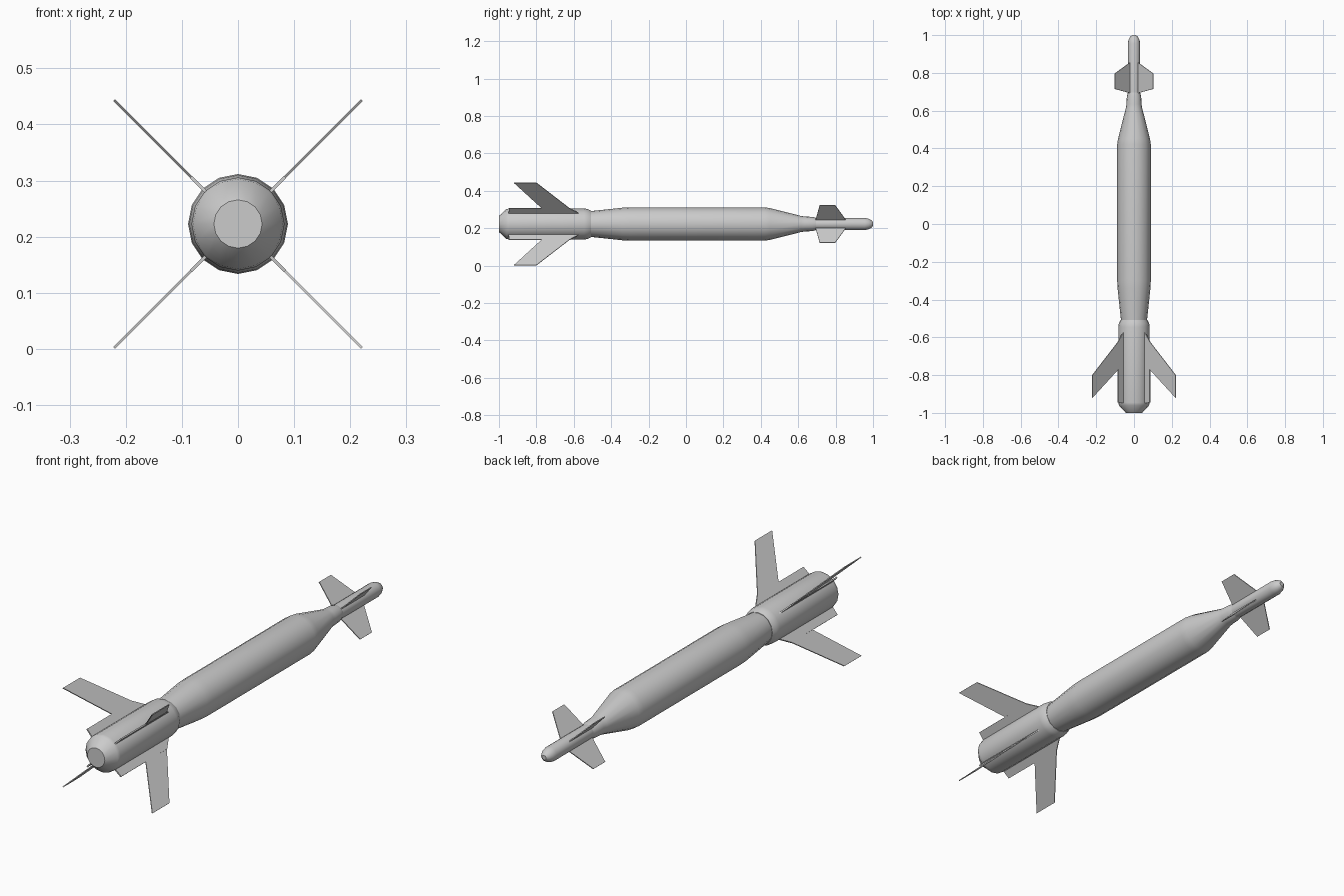
import bpy, bmesh, math
from mathutils import Vector

if "Cube" in bpy.data.objects:
    bpy.data.objects.remove(bpy.data.objects["Cube"])

AXIS_Z = 0.2225
SIDES = 16


def finish(name, bm, smooth):
    bmesh.ops.recalc_face_normals(bm, faces=bm.faces)
    mesh = bpy.data.meshes.new(name)
    bm.to_mesh(mesh)
    bm.free()
    ob = bpy.data.objects.new(name, mesh)
    bpy.context.collection.objects.link(ob)
    ob.location.z = AXIS_Z
    if smooth:
        bpy.ops.object.select_all(action='DESELECT')
        ob.select_set(True)
        bpy.context.view_layer.objects.active = ob
        bpy.ops.object.shade_smooth_by_angle(angle=math.radians(32))
    return ob


def lathe(name, profile):
    """Closed solid of revolution about y from (y, radius) pairs."""
    bm = bmesh.new()
    rings = []
    for y, r in profile:
        rings.append([bm.verts.new((r * math.cos(a), y, r * math.sin(a)))
                      for a in (2 * math.pi * i / SIDES for i in range(SIDES))])
    for a, b in zip(rings, rings[1:]):
        for i in range(SIDES):
            j = (i + 1) % SIDES
            bm.faces.new((a[i], a[j], b[j], b[i]))
    bm.faces.new(rings[0])
    bm.faces.new(rings[-1])
    return finish(name, bm, True)


def plates(name, outline, thickness):
    """Four thin plates in an X layout; outline is (radial distance, y)."""
    for k in range(4):
        a = math.radians(45 + 90 * k)
        out = Vector((math.cos(a), 0, math.sin(a)))
        side = Vector((-math.sin(a), 0, math.cos(a))) * thickness / 2
        bm = bmesh.new()
        lo, hi = [[bm.verts.new(out * r + Vector((0, y, 0)) + side * s)
                   for r, y in outline] for s in (-1, 1)]
        bm.faces.new(lo)
        bm.faces.new(hi)
        n = len(outline)
        for i in range(n):
            j = (i + 1) % n
            bm.faces.new((lo[i], lo[j], hi[j], hi[i]))
        finish(f"{name}_{k + 1}", bm, False)


# Main body with tapered ends
lathe("main_body", [(-0.52, 0.068), (-0.50, 0.070), (-0.34, 0.087), (-0.30, 0.089),
                    (0.42, 0.089), (0.45, 0.085), (0.615, 0.043), (0.635, 0.040),
                    (0.675, 0.038), (0.70, 0.031)])
# Slim nose section
lathe("nose_section", [(0.68, 0.032), (0.955, 0.033), (0.975, 0.029),
                       (0.992, 0.020), (1.0, 0.010)])
# Tail section with chamfered rear
lathe("tail_section", [(-1.0, 0.043), (-0.96, 0.080), (-0.945, 0.083),
                       (-0.545, 0.083), (-0.525, 0.080), (-0.508, 0.071)])

# Tail strakes, swept tail fins, nose fins
plates("tail_strake", [(0.07, -0.95), (0.119, -0.945), (0.119, -0.622),
                       (0.08, -0.57), (0.07, -0.57)], 0.006)
plates("tail_fin", [(0.10, -0.75), (0.118, -0.77), (0.312, -0.92),
                    (0.312, -0.80), (0.118, -0.622), (0.10, -0.605)], 0.004)
plates("nose_fin", [(0.02, 0.69), (0.04, 0.695), (0.143, 0.715),
                    (0.143, 0.797), (0.04, 0.85), (0.02, 0.86)], 0.004)
